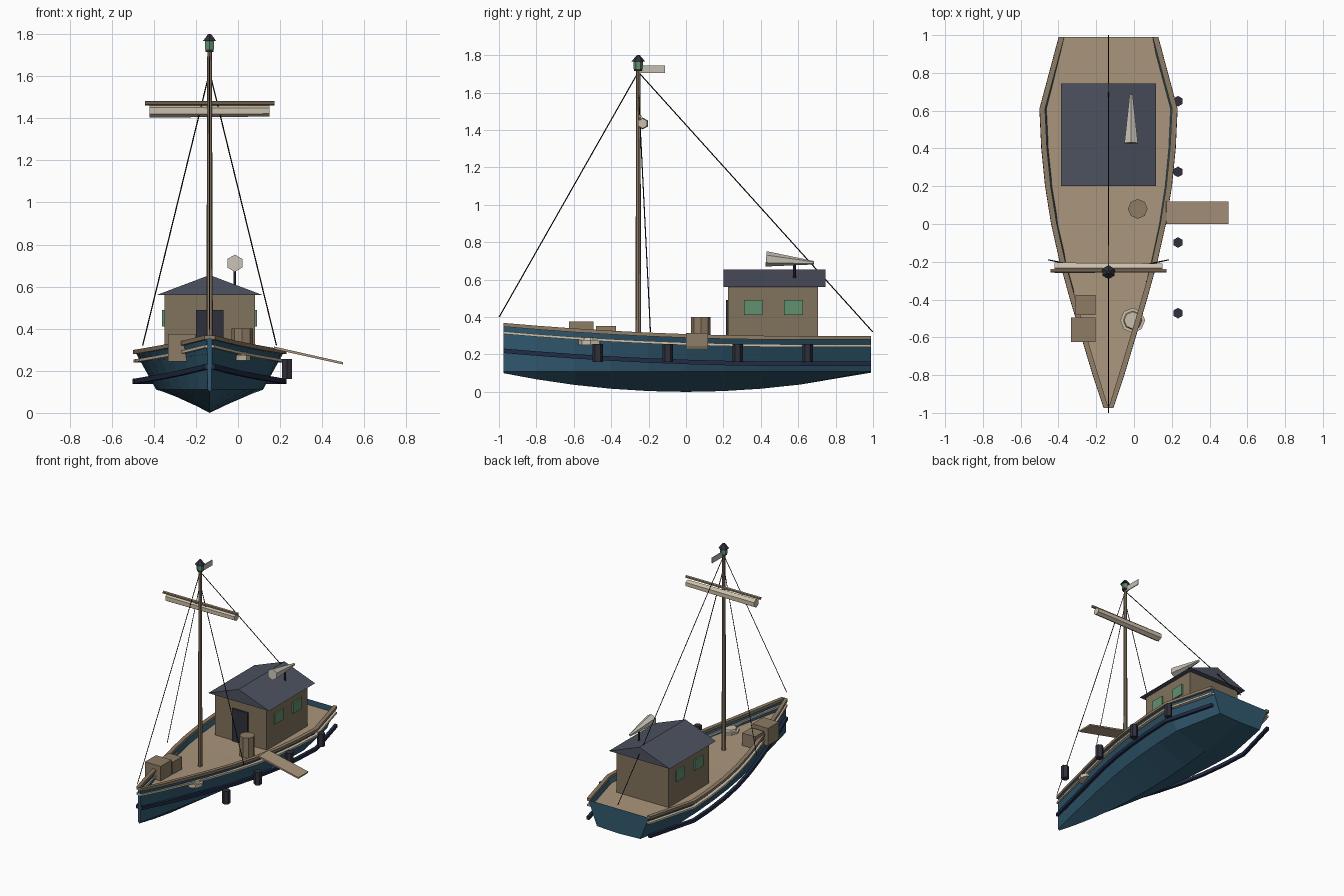
import bpy, bmesh, math
from mathutils import Vector, Matrix

if "Cube" in bpy.data.objects:
    bpy.data.objects.remove(bpy.data.objects["Cube"])

CX = -0.135  # hull centreline


def mat(name, c):
    m = bpy.data.materials.new(name)
    m.diffuse_color = (*c, 1)
    m.use_nodes = True
    m.node_tree.nodes["Principled BSDF"].inputs["Base Color"].default_value = m.diffuse_color
    return m


BLUE = mat("hull_blue", (0.03, 0.10, 0.16))
NAVY = mat("navy", (0.015, 0.025, 0.06))
TAN = mat("deck_tan", (0.40, 0.30, 0.20))
WOOD = mat("wood", (0.27, 0.20, 0.13))
WALL = mat("wall", (0.22, 0.17, 0.11))
CREAM = mat("cream", (0.60, 0.52, 0.40))
SLATE = mat("slate", (0.075, 0.085, 0.115))
GREEN = mat("glass_green", (0.12, 0.28, 0.16))
DARK = mat("dark", (0.03, 0.03, 0.045))
ROPE = mat("rope", (0.01, 0.01, 0.01))
PALE = mat("pale", (0.55, 0.52, 0.45))


def finish(name, bm, m):
    bmesh.ops.recalc_face_normals(bm, faces=bm.faces)
    me = bpy.data.meshes.new(name)
    bm.to_mesh(me)
    bm.free()
    me.materials.append(m)
    ob = bpy.data.objects.new(name, me)
    bpy.context.collection.objects.link(ob)
    return ob


def box(name, lo, hi, m):
    bm = bmesh.new()
    bmesh.ops.create_cube(bm, size=1)
    lo, hi = Vector(lo), Vector(hi)
    for v in bm.verts:
        v.co = Vector([(lo[i] + hi[i]) / 2 + v.co[i] * (hi[i] - lo[i]) for i in range(3)])
    return finish(name, bm, m)


def rod(name, p, q, r1, r2, m, sides=6):
    p, q = Vector(p), Vector(q)
    d = q - p
    bm = bmesh.new()
    bmesh.ops.create_cone(bm, cap_ends=True, segments=sides, radius1=r1, radius2=r2, depth=d.length)
    bm.transform(Matrix.Translation((p + q) / 2) @ d.to_track_quat('Z', 'Y').to_matrix().to_4x4())
    return finish(name, bm, m)


def loft(name, rings, m, closed=False, caps=(False, False)):
    bm = bmesh.new()
    vs = [[bm.verts.new(p) for p in r] for r in rings]
    n = len(vs[0])
    for a, b in zip(vs, vs[1:]):
        for i in range(n if closed else n - 1):
            j = (i + 1) % n
            bm.faces.new((a[i], a[j], b[j], b[i]))
    if caps[0]:
        bm.faces.new(vs[0])
    if caps[1]:
        bm.faces.new(vs[-1])
    return finish(name, bm, m)


# Hull stations: y and half-breadth at the sheer
STATIONS = [(-0.975, 0.012), (-0.8, 0.07), (-0.6, 0.13), (-0.4, 0.19), (-0.2, 0.245), (0, 0.29),
            (0.2, 0.322), (0.4, 0.342), (0.61, 0.352), (0.99, 0.25)]
CHINE = 0.11


def sheer(y):
    return 0.287 + 0.07 * (max(0, 0.6 - y) / 1.58) ** 2


def keel(y):
    return 0.105 * min(1, abs(y)) ** 2


def deck_z(y):
    return 0.245 + 0.5 * (sheer(y) - 0.287)


# Hull shell with transom
rings = []
for y, w in STATIONS:
    s, c = sheer(y), 0.72 * w
    rings.append([(CX - w, y, s), (CX - c, y, CHINE), (CX, y, keel(y)), (CX + c, y, CHINE), (CX + w, y, s)])
loft("hull", rings, BLUE, caps=(True, True))

# Deck
rings = []
for y, w in STATIONS:
    z = deck_z(y)
    h = w * (0.72 + 0.28 * (z - CHINE) / (sheer(y) - CHINE))
    rings.append([(CX - h, y, z), (CX + h, y, z)])
loft("deck", rings, TAN)


# Rails and rubbing strakes down both sides
def strake(name, dz, inner, outer, height, m):
    for side, tag in ((-1, "left"), (1, "right")):
        rings = []
        for y, w in STATIONS:
            z, a, b, h = sheer(y) + dz, max(w + inner, 0), w + outer, height / 2
            rings.append([(CX + side * x, y, z + k) for x, k in ((a, -h), (b, -h), (b, h), (a, h))])
        loft(f"{name}_{tag}", rings, m, True, (True, True))


strake("cap_rail", 0.002, -0.016, 0.013, 0.02, WOOD)
strake("cream_strake", -0.04, -0.014, 0.010, 0.014, CREAM)
strake("rubbing_strake", -0.137, -0.008, 0.014, 0.024, NAVY)

# Deckhouse
box("house_walls", (-0.35, 0.225, 0.24), (0.08, 0.705, 0.56), WALL)
loft("house_roof", [[(-0.387, y, 0.56), (0.117, y, 0.56), (CX, y, 0.655)] for y in (0.2, 0.745)],
     SLATE, True, (True, True))
box("house_door", (-0.2, 0.213, 0.245), (-0.07, 0.23, 0.49), DARK)
for x, tag in ((-0.354, "left"), (0.084, "right")):
    for i, y in enumerate((0.31, 0.525)):
        box(f"window_{tag}_{i}", (x - 0.007, y, 0.41), (x + 0.007, y + 0.1, 0.49), GREEN)

# Horn on the roof
rod("horn_post", (-0.015, 0.58, 0.60), (-0.015, 0.58, 0.70), 0.007, 0.007, DARK)
rod("horn", (-0.015, 0.428, 0.711), (-0.015, 0.685, 0.69), 0.041, 0.009, PALE)

# Mast, lantern and pennant
MY = -0.255
rod("mast", (CX, MY, 0.245), (CX, MY, 1.725), 0.016, 0.011, WOOD, 8)
rod("lantern_base", (CX, MY, 1.715), (CX, MY, 1.727), 0.022, 0.022, DARK)
rod("lantern_glass", (CX, MY, 1.727), (CX, MY, 1.77), 0.025, 0.025, GREEN)
rod("lantern_cap", (CX, MY, 1.766), (CX, MY, 1.80), 0.037, 0.008, DARK)
box("pennant", (CX - 0.003, MY + 0.01, 1.705), (CX + 0.003, -0.113, 1.745), PALE)

# Yard with furled sail
rod("yard", (-0.443, -0.248, 1.472), (0.173, -0.248, 1.472), 0.011, 0.011, WOOD)
rod("furled_sail", (-0.42, -0.232, 1.435), (0.15, -0.232, 1.435), 0.032, 0.027, CREAM)

# Rigging
for name, top, end in (("forestay", 1.71, (CX, -0.999, 0.40)), ("backstay", 1.71, (CX, 0.999, 0.32)),
                       ("shroud_left", 1.62, (-0.453, -0.19, 0.32)), ("shroud_right", 1.62, (0.183, -0.19, 0.32))):
    rod(name, (CX, MY, top), end, 0.003, 0.003, ROPE, 4)

# Deck cargo
box("large_crate", (-0.333, -0.625, 0.245), (-0.203, -0.495, 0.375), WOOD)
box("small_crate", (-0.31, -0.482, 0.245), (-0.203, -0.375, 0.352), WOOD)
rod("barrel", (0.02, 0.08, 0.24), (0.02, 0.08, 0.40), 0.052, 0.052, WOOD, 8)
rod("rope_coil_lower", (-0.007, -0.51, 0.25), (-0.007, -0.51, 0.276), 0.066, 0.066, CREAM, 8)
rod("rope_coil_upper", (-0.007, -0.51, 0.276), (-0.007, -0.51, 0.29), 0.05, 0.045, CREAM, 8)

# Gangplank sloping off the right side
loft("gangplank", [[(0.17, y, 0.303), (0.498, y, 0.23), (0.5, y, 0.241), (0.172, y, 0.315)] for y in (0, 0.118)],
     TAN, True, (True, True))

# Fenders
for i in range(4):
    y = -0.472 + i * 0.374
    rod(f"fender_{i}", (0.233, y, 0.16), (0.233, y, 0.257), 0.028, 0.028, DARK)
